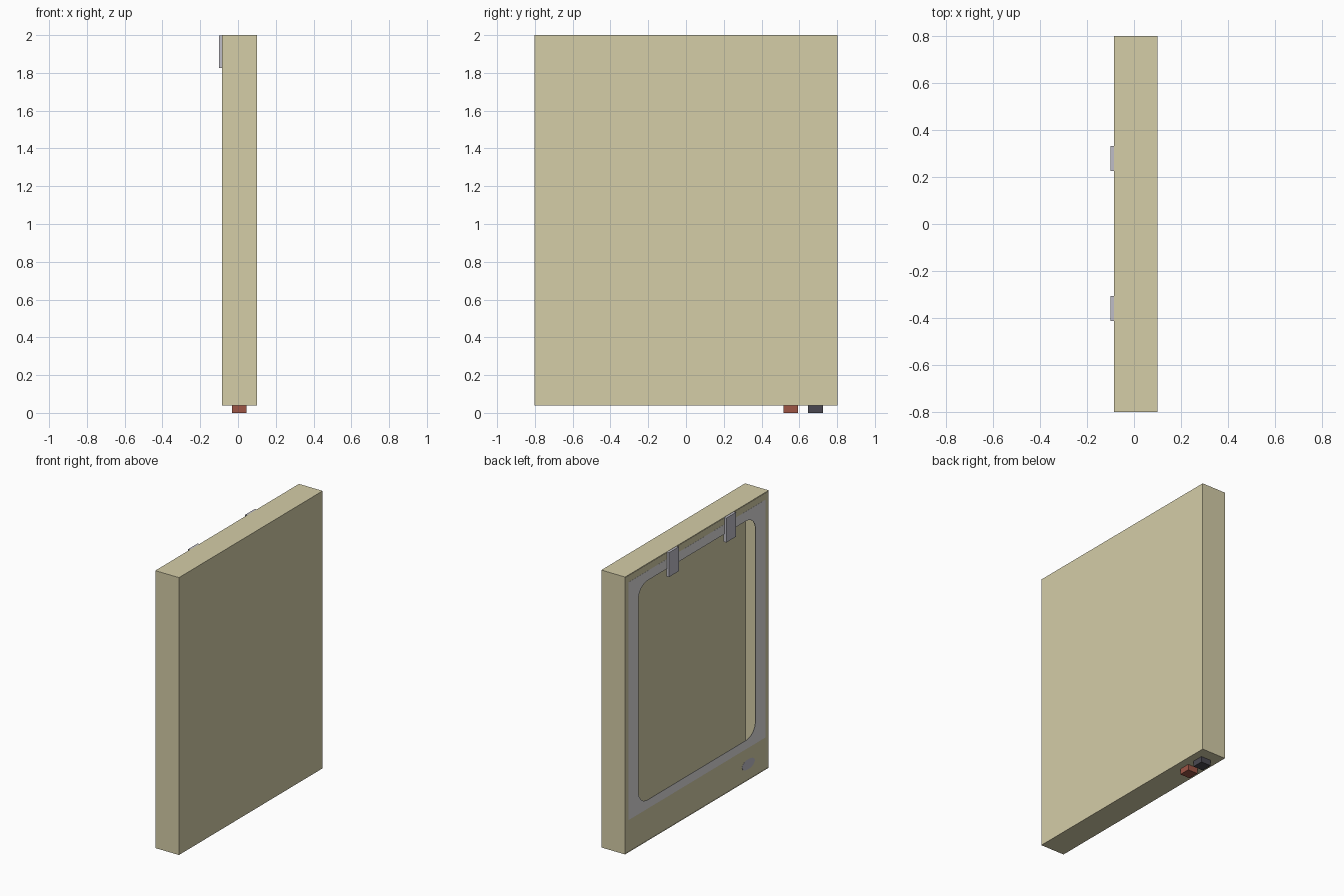
import bpy, bmesh, math

if "Cube" in bpy.data.objects:
    bpy.data.objects.remove(bpy.data.objects["Cube"])

def material(name, rgb):
    m = bpy.data.materials.new(name)
    m.diffuse_color = (*rgb, 1)
    m.use_nodes = True
    m.node_tree.nodes["Principled BSDF"].inputs["Base Color"].default_value = m.diffuse_color
    return m

TAN = material("tan", (0.66, 0.61, 0.39))
LIGHT = material("light_grey", (0.73, 0.72, 0.72))
GREY = material("mid_grey", (0.52, 0.51, 0.57))
RED = material("brick_red", (0.34, 0.09, 0.06))
DARK = material("charcoal", (0.068, 0.064, 0.082))

def finish(bm, name, mat):
    bmesh.ops.recalc_face_normals(bm, faces=bm.faces)
    me = bpy.data.meshes.new(name)
    bm.to_mesh(me)
    bm.free()
    me.materials.append(mat)
    ob = bpy.data.objects.new(name, me)
    bpy.context.collection.objects.link(ob)
    return ob

def add_box(bm, x, y, z):
    """Box given by its (low, high) range on each axis."""
    verts = bmesh.ops.create_cube(bm, size=1)["verts"]
    for v in verts:
        v.co = [r[0] if c < 0 else r[1] for c, r in zip(v.co, (x, y, z))]

def rounded(y0, y1, z0, z1, r, n=4):
    """Rounded rectangle outline in the yz plane, n segments per corner."""
    pts = []
    corners = ((y1 - r, z1 - r), (y0 + r, z1 - r), (y0 + r, z0 + r), (y1 - r, z0 + r))
    for k, (cy, cz) in enumerate(corners):
        for i in range(n + 1):
            a = math.pi / 2 * (k + i / n)
            pts.append((cy + r * math.cos(a), cz + r * math.sin(a)))
    return pts

def rectangle(y0, y1, z0, z1, n=4):
    """Rectangle with as many points as rounded(), for bridging."""
    return [p for p in ((y1, z1), (y0, z1), (y0, z0), (y1, z0)) for _ in range(n + 1)]

def ring(name, mat, outer, inner, x0, x1):
    """Flat frame between two matching outlines."""
    bm = bmesh.new()
    loops = [[bm.verts.new((x, y, z)) for y, z in pts]
             for x, pts in ((x0, outer), (x0, inner), (x1, inner), (x1, outer))]
    n = len(outer)
    for a, b in zip(loops, loops[1:] + loops[:1]):
        for i in range(n):
            j = (i + 1) % n
            bm.faces.new((a[i], a[j], b[j], b[i]))
    bmesh.ops.remove_doubles(bm, verts=bm.verts, dist=1e-5)
    bmesh.ops.dissolve_degenerate(bm, edges=bm.edges, dist=1e-5)
    return finish(bm, name, mat)

X0, X1, Z0, Z1, W, T = -0.085, 0.1, 0.04, 2.0, 0.802, 0.005

# Thin-walled hollow case, open towards -x
bm = bmesh.new()
add_box(bm, (X0, X1), (-W, W), (Z0, Z1))
mouth = min(bm.faces, key=lambda f: f.calc_center_median().x)
bmesh.ops.inset_region(bm, faces=[mouth], thickness=T)
out = bmesh.ops.extrude_discrete_faces(bm, faces=[mouth])["faces"]
bmesh.ops.translate(bm, verts=out[0].verts, vec=(X1 - X0 - T, 0, 0))
finish(bm, "case_shell", TAN)

# Tan face panel closing the case, with a rounded window
window = rounded(-0.655, 0.655, 0.33, 1.88, 0.1)
ring("face_panel", TAN, rectangle(-W + T, W - T, Z0 + T, Z1 - T), window, X0, X0 + 0.003)

# Light grey bezel plate around the window, almost flush
ring("bezel", LIGHT, rectangle(-0.765, 0.765, 0.268, 1.948), window, X0 - 0.0006, X0 + 0.001)

# Two clips at the top
for name, y in (("clip_left", 0.279), ("clip_right", -0.36)):
    bm = bmesh.new()
    add_box(bm, (-0.101, X0 + 0.006), (y - 0.054, y + 0.054), (1.825, Z1 - 0.002))
    finish(bm, name, GREY)

# Small oval plate below the window
bm = bmesh.new()
front = [bm.verts.new((X0 - 0.0006, -0.575 + 0.072 * math.cos(a), 0.153 + 0.036 * math.sin(a)))
         for a in (math.tau * i / 16 for i in range(16))]
f = bm.faces.new(front)
ext = bmesh.ops.extrude_face_region(bm, geom=[f])["geom"]
bmesh.ops.translate(bm, verts=[v for v in ext if isinstance(v, bmesh.types.BMVert)], vec=(0.0016, 0, 0))
finish(bm, "oval_plate", GREY)

# Two buttons underneath
for name, mat, y in (("red_button", RED, 0.554), ("dark_button", DARK, 0.685)):
    bm = bmesh.new()
    add_box(bm, (-0.031, 0.045), (y - 0.039, y + 0.039), (0, Z0 + 0.001))
    finish(bm, name, mat)
